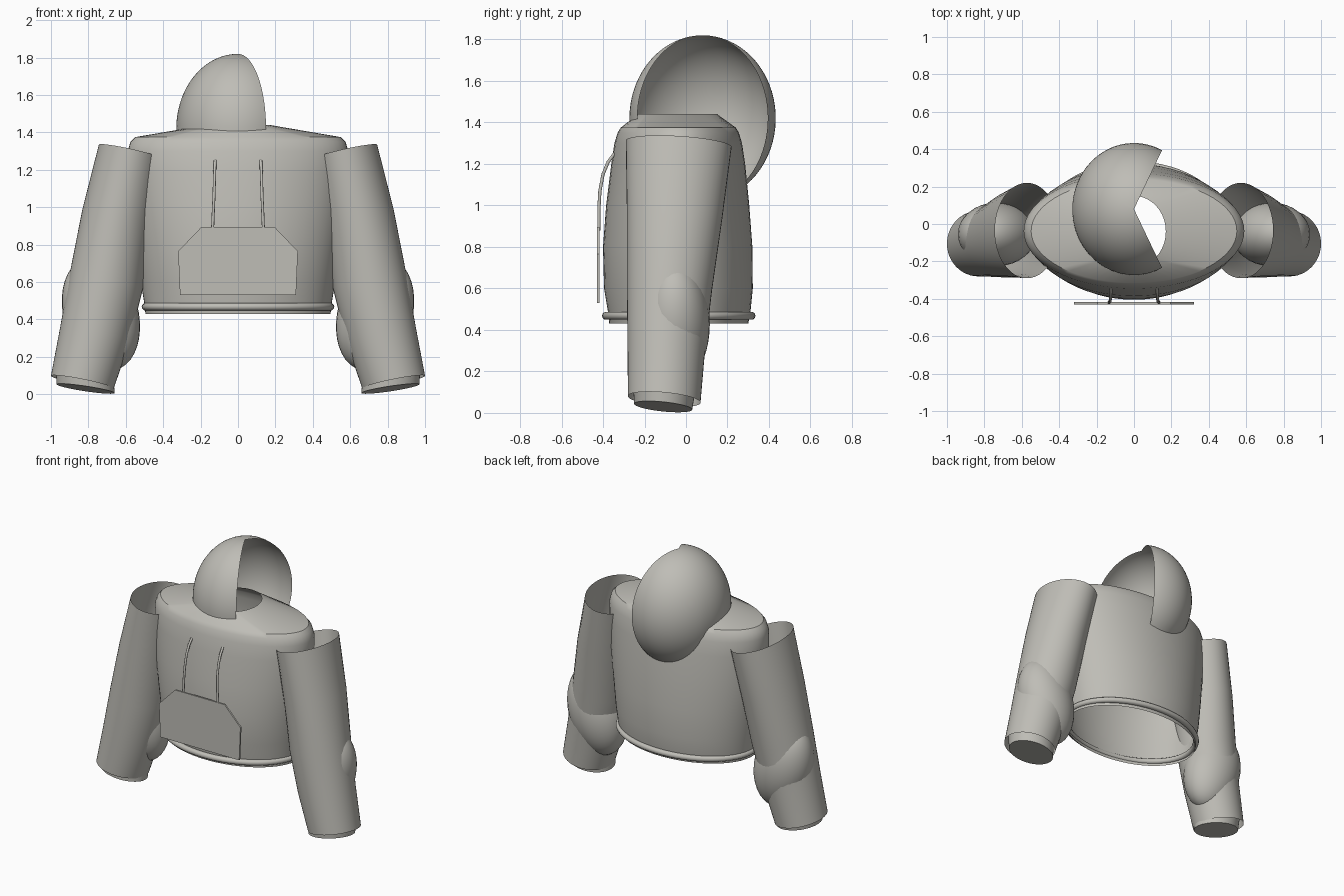
import bpy, bmesh, math
from mathutils import Matrix, Vector

if "Cube" in bpy.data.objects:
    bpy.data.objects.remove(bpy.data.objects["Cube"], do_unlink=True)

cloth = bpy.data.materials.new("warm_grey_cloth")
cloth.use_nodes = True
GREY = (0.52, 0.51, 0.47, 1)
cloth.diffuse_color = GREY
cloth.node_tree.nodes["Principled BSDF"].inputs["Base Color"].default_value = GREY


def finish(name, bm, angle=35):
    bmesh.ops.recalc_face_normals(bm, faces=bm.faces)
    mesh = bpy.data.meshes.new(name)
    bm.to_mesh(mesh)
    bm.free()
    obj = bpy.data.objects.new(name, mesh)
    bpy.context.collection.objects.link(obj)
    mesh.materials.append(cloth)
    bpy.ops.object.select_all(action='DESELECT')
    obj.select_set(True)
    bpy.context.view_layer.objects.active = obj
    bpy.ops.object.shade_smooth_by_angle(angle=math.radians(angle))
    return obj


def loft(name, rows, closed=True, cap_end=False):
    """Skin a list of equally long point rows."""
    bm = bmesh.new()
    grid = [[bm.verts.new(p) for p in row] for row in rows]
    n = len(grid[0])
    for a, b in zip(grid, grid[1:]):
        for i in range(n if closed else n - 1):
            j = (i + 1) % n
            bm.faces.new((a[i], a[j], b[j], b[i]))
    if cap_end:
        bm.faces.new(grid[-1])
    bmesh.ops.remove_doubles(bm, verts=bm.verts, dist=1e-5)
    return finish(name, bm)


def ellipse(cx, cy, cz, rx, ry, sx=0, sy=0, n=48):
    """Ellipse whose plane slopes by sx and sy."""
    out = []
    for i in range(n):
        t = math.tau * i / n
        dx, dy = rx * math.cos(t), ry * math.sin(t)
        out.append((cx + dx, cy + dy, cz + sx * dx + sy * dy))
    return out


def tube(name, points, radius, cyclic=False):
    curve = bpy.data.curves.new(name, 'CURVE')
    curve.dimensions = '3D'
    curve.bevel_depth = radius
    curve.bevel_resolution = 3
    curve.use_fill_caps = True
    spline = curve.splines.new('POLY')
    spline.points.add(len(points) - 1)
    for sp, p in zip(spline.points, points):
        sp.co = (*p, 1)
    spline.use_cyclic_u = cyclic
    spline.use_smooth = True
    curve.materials.append(cloth)
    obj = bpy.data.objects.new(name, curve)
    bpy.context.collection.objects.link(obj)


# Torso: height, half width, front y, back y
BODY = [(1.44, .17, -.23, .15), (1.375, .55, -.315, .24), (1.35, .575, -.33, .255),
        (1.30, .59, -.345, .27), (1.2, .585, -.36, .285), (1.0, .57, -.385, .305),
        (.8, .545, -.40, .32), (.6, .52, -.395, .322), (.48, .50, -.375, .31),
        (.43, .495, -.37, .30)]
loft("torso", [ellipse(0, (f + b) / 2, z, w, (b - f) / 2, n=64) for z, w, f, b in BODY])
tube("hem_band", ellipse(0, -.035, .468, .495, .35, n=64), .02, cyclic=True)


def in_torso(p):
    for hi, lo in zip(BODY, BODY[1:]):
        if lo[0] <= p.z <= hi[0]:
            t = (hi[0] - p.z) / (hi[0] - lo[0])
            w, f, b = (hi[k] + (lo[k] - hi[k]) * t for k in (1, 2, 3))
            return (p.x / w) ** 2 + ((p.y - (f + b) / 2) / ((b - f) / 2)) ** 2 < 1
    return False


# Hood: open ellipsoid shell, each meridian ending at the torso surface
def hood_point(azimuth, polar):
    s = math.sin(polar)
    return Vector((.33 * s * math.cos(azimuth), .08 + .353 * s * math.sin(azimuth),
                   1.42 + .40 * math.cos(polar)))


meridians = []
opening = math.radians(63)
for i in range(49):
    az = opening + (math.tau - 2 * opening) * i / 48
    polar = .5
    while polar < 2.7 and not in_torso(hood_point(az, polar)):
        polar += .005
    meridians.append([hood_point(az, polar * k / 28) for k in range(29)])
loft("hood", meridians, closed=False)

for side, label in ((1, "left"), (-1, "right")):
    def ring(cx, cy, cz, rx, ry, sx, sy):
        return [(side * x, y, z) for x, y, z in ellipse(cx, cy, cz, rx, ry, sx, sy)]

    # Sleeve: open tube with a capped cuff inside its end
    loft(label + "_sleeve", [
        ring(.572, -.035, 1.297, .172, .255, .22, -.06),
        ring(.645, -.055, .95, .187, .23, .21, -.06),
        ring(.705, -.08, .60, .196, .205, .2, -.07),
        ring(.765, -.095, .32, .186, .187, .2, -.08),
        ring(.832, -.105, .065, .168, .175, .2, -.09)])
    loft(label + "_cuff", [
        ring(.82, -.105, .12, .155, .15, .15, -.1),
        ring(.815, -.11, .03, .155, .14, .15, -.1)], cap_end=True)

    # Elbow: leaning ellipsoid swelling out of both sides of the sleeve
    bm = bmesh.new()
    bmesh.ops.create_uvsphere(bm, u_segments=32, v_segments=20, radius=1)
    bm.transform(Matrix.Translation((side * .733, -.055, .43))
                 @ Matrix.Rotation(side * math.radians(15), 4, 'Y')
                 @ Matrix.Diagonal((.2, .17, .31, 1)))
    finish(label + "_elbow", bm)

    # Drawstring hanging from the yoke to the pocket
    tube(label + "_drawstring", [(side * x, y, z) for x, y, z in (
        (.122, -.345, 1.25), (.124, -.375, 1.21), (.126, -.40, 1.15),
        (.128, -.415, 1.07), (.132, -.42, .98), (.136, -.42, .88))], .008)

# Pocket: flat six-sided plate
half = [(.31, .53), (.32, .765), (.195, .895)]
outline = half + [(-x, z) for x, z in reversed(half)]
bm = bmesh.new()
face = bm.faces.new([bm.verts.new((x, -.43, z)) for x, z in outline])
extruded = bmesh.ops.extrude_face_region(bm, geom=[face])["geom"]
bmesh.ops.translate(bm, vec=(0, .012, 0),
                    verts=[v for v in extruded if isinstance(v, bmesh.types.BMVert)])
if not face.is_valid or len(bm.faces) < 8:
    bm.faces.new([v for v in bm.verts if v.co.y < -.425])
finish("pocket", bm)
